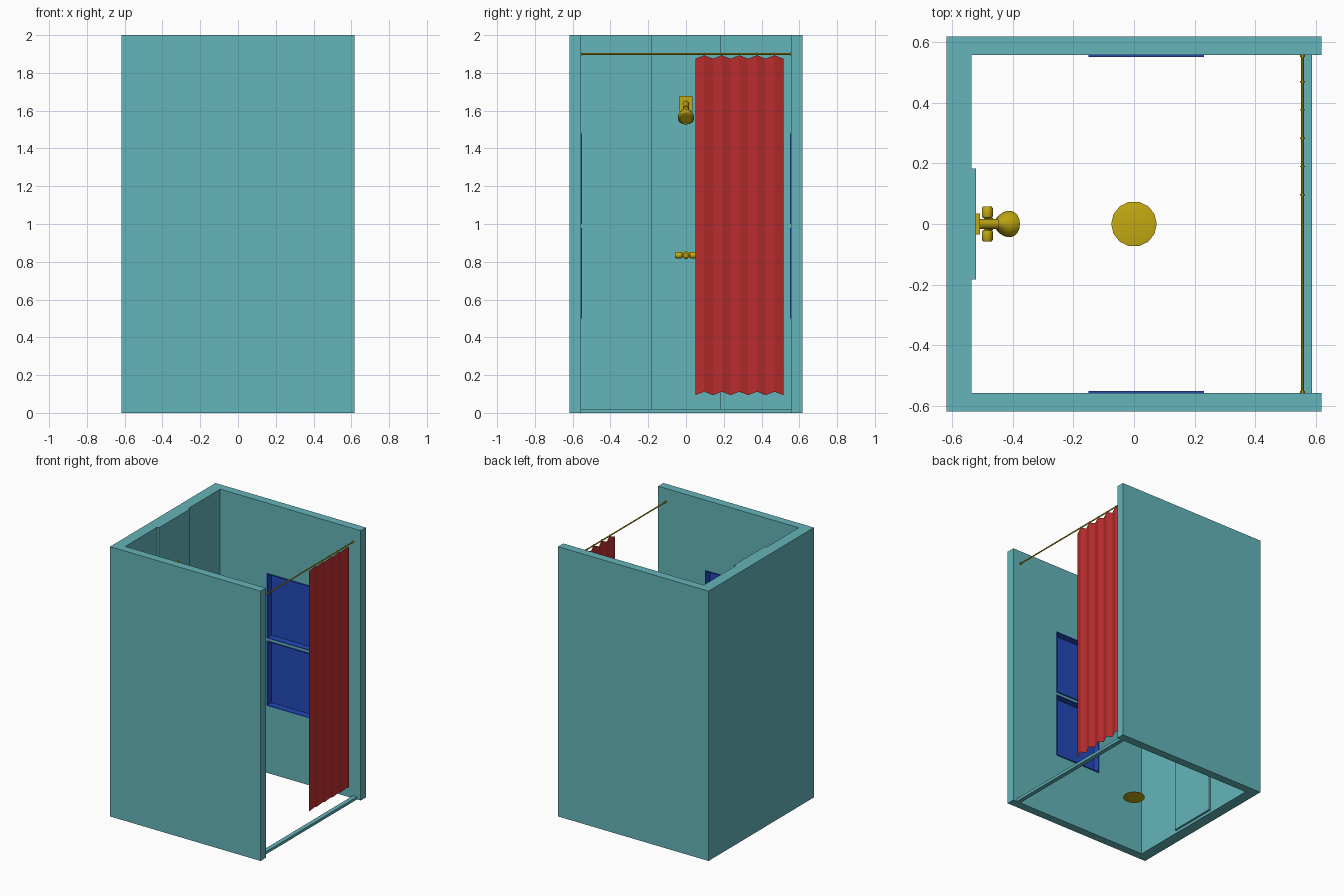
import bpy, bmesh, math
from mathutils import Vector

cube = bpy.data.objects.get("Cube")
if cube:
    bpy.data.objects.remove(cube, do_unlink=True)


def material(name, rgb):
    mat = bpy.data.materials.new(name)
    mat.use_nodes = True
    mat.diffuse_color = (*rgb, 1)
    mat.node_tree.nodes["Principled BSDF"].inputs["Base Color"].default_value = (*rgb, 1)
    return mat


TEAL = material("teal wall", (0.127, 0.46, 0.49))
BLUE = material("blue niche", (0.017, 0.067, 0.50))
RED = material("red curtain", (0.485, 0.026, 0.027))
GOLD = material("gold metal", (0.55, 0.40, 0.006))


def finish(name, bm, mat, smooth=False):
    mesh = bpy.data.meshes.new(name)
    bm.to_mesh(mesh)
    bm.free()
    mesh.materials.append(mat)
    obj = bpy.data.objects.new(name, mesh)
    bpy.context.collection.objects.link(obj)
    if smooth:
        bpy.ops.object.select_all(action="DESELECT")
        obj.select_set(True)
        bpy.context.view_layer.objects.active = obj
        bpy.ops.object.shade_smooth_by_angle(angle=math.radians(35))
    return obj


def box_mesh(lo, hi):
    bm = bmesh.new()
    bmesh.ops.create_cube(bm, size=1)
    for v in bm.verts:
        v.co = [l + (c + 0.5) * (h - l) for c, l, h in zip(v.co, lo, hi)]
    return bm


def box(name, lo, hi, mat):
    return finish(name, box_mesh(lo, hi), mat)


def lathe(name, profile, start, direction, mat, sides=14):
    """Revolve (radius, distance) pairs around an axis, capping open ends."""
    bm = bmesh.new()
    turn = Vector(direction).to_track_quat("Z", "Y")
    rings = []
    for r, d in profile:
        rings.append([bm.verts.new(turn @ Vector((r * math.cos(a), r * math.sin(a), d)) + Vector(start))
                      for a in (math.tau * i / sides for i in range(sides))])
    for a, b in zip(rings, rings[1:]):
        for i in range(sides):
            j = (i + 1) % sides
            bm.faces.new((a[i], a[j], b[j], b[i]))
    bm.faces.new(rings[0][::-1])
    bm.faces.new(rings[-1])
    return finish(name, bm, mat, smooth=True)


OUT, IN, TOP = 0.617, 0.556, 2.0
NICHE_X = (-0.15, 0.23)
NICHES = {"lower": (0.50, 0.98), "upper": (1.00, 1.48)}

# Side walls with two niche openings each, and the niche liners
for side, s in (("front", -1), ("back", 1)):
    bm = box_mesh((-OUT, min(s * IN, s * OUT), 0), (OUT, max(s * IN, s * OUT), TOP))
    cuts = [((x, 0, 0), (1, 0, 0)) for x in NICHE_X]
    cuts += [((0, 0, z), (0, 0, 1)) for span in NICHES.values() for z in span]
    for point, normal in cuts:
        bmesh.ops.bisect_plane(bm, geom=bm.verts[:] + bm.edges[:] + bm.faces[:],
                               plane_co=point, plane_no=normal)
    holes = []
    for f in bm.faces:
        c = f.calc_center_median()
        if (f.normal.y * s < -0.9 and NICHE_X[0] < c.x < NICHE_X[1]
                and any(a < c.z < b for a, b in NICHES.values())):
            holes.append(f)
    bmesh.ops.delete(bm, geom=holes, context="FACES")
    finish(side + "_wall", bm, TEAL)

    for level, (z0, z1) in NICHES.items():
        a, b = s * 0.55, s * 0.605
        bm = box_mesh((NICHE_X[0], min(a, b), z0), (NICHE_X[1], max(a, b), z1))
        bm.normal_update()
        mouth = [f for f in bm.faces if f.normal.y * s < -0.9]
        bmesh.ops.delete(bm, geom=mouth, context="FACES")
        liner = finish(f"{side}_{level}_niche", bm, BLUE)
        thick = liner.modifiers.new("thickness", "SOLIDIFY")
        thick.thickness = 0.008
        thick.offset = -1

# Plumbing wall, raised panel and door sill
box("plumbing_wall", (-OUT, -IN, 0), (-0.535, IN, TOP), TEAL)
box("plumbing_panel", (-0.536, -0.183, 0.02), (-0.52, 0.183, TOP), TEAL)
box("door_sill", (0.555, -IN, 0), (0.587, IN, 0.02), TEAL)

# Curtain rod with end flanges and rings
ROD_X, ROD_Z = 0.555, 1.9
lathe("curtain_rod", [(0.009, 0), (0.009, 0.006), (0.005, 0.006), (0.005, 1.106),
                      (0.009, 1.106), (0.009, 1.112)],
      (ROD_X, -IN, ROD_Z), (0, 1, 0), GOLD, 10)
PLEATS, Y0, Y1 = 5, 0.05, 0.515
pitch = (Y1 - Y0) / PLEATS
for i in range(PLEATS):
    lathe(f"curtain_ring_{i + 1}", [(0.008, 0), (0.008, 0.004)],
          (ROD_X, Y0 + (i + 0.5) * pitch - 0.002, ROD_Z), (0, 1, 0), GOLD, 10)

# Pleated curtain, lifted at each ring
bm = bmesh.new()
columns = []
for i in range(2 * PLEATS + 1):
    up = i % 2
    x = ROD_X + (0.007 if up else -0.007)
    y = Y0 + i * pitch / 2
    columns.append([bm.verts.new((x, y, z + 0.018 * up)) for z in (0.094, 1.875)])
for a, b in zip(columns, columns[1:]):
    bm.faces.new((a[0], b[0], b[1], a[1]))
finish("curtain", bm, RED)

# Shower head on its bracket
box("shower_bracket", (-0.521, -0.034, 1.595), (-0.508, 0.034, 1.677), GOLD)
lathe("shower_arm", [(0.016, 0), (0.016, 0.07)], (-0.515, 0, 1.637), (0.9, 0, -0.35), GOLD)
lathe("shower_head", [(0.014, 0), (0.018, 0.02), (0.034, 0.042), (0.043, 0.065),
                      (0.043, 0.08), (0.036, 0.084), (0.033, 0.079)],
      (-0.463, 0, 1.613), (0.72, 0, -0.7), GOLD, 16)

# Tap stem with two handles
lathe("tap_stem", [(0.022, 0), (0.022, 0.008), (0.013, 0.01), (0.013, 0.035),
                   (0.02, 0.04), (0.02, 0.055), (0.012, 0.062)],
      (-0.521, 0, 0.835), (1, 0, 0), GOLD)
for side, s in (("right", -1), ("left", 1)):
    lathe(side + "_tap_handle", [(0.009, 0), (0.009, 0.018), (0.016, 0.021), (0.018, 0.026),
                                 (0.018, 0.052), (0.014, 0.058)],
          (-0.483, 0, 0.835), (0, s, 0), GOLD, 10)

# Floor drain
lathe("floor_drain", [(0.06, 0), (0.075, 0.003), (0.075, 0.007), (0.06, 0.01)],
      (0, 0, 0), (0, 0, 1), GOLD)
